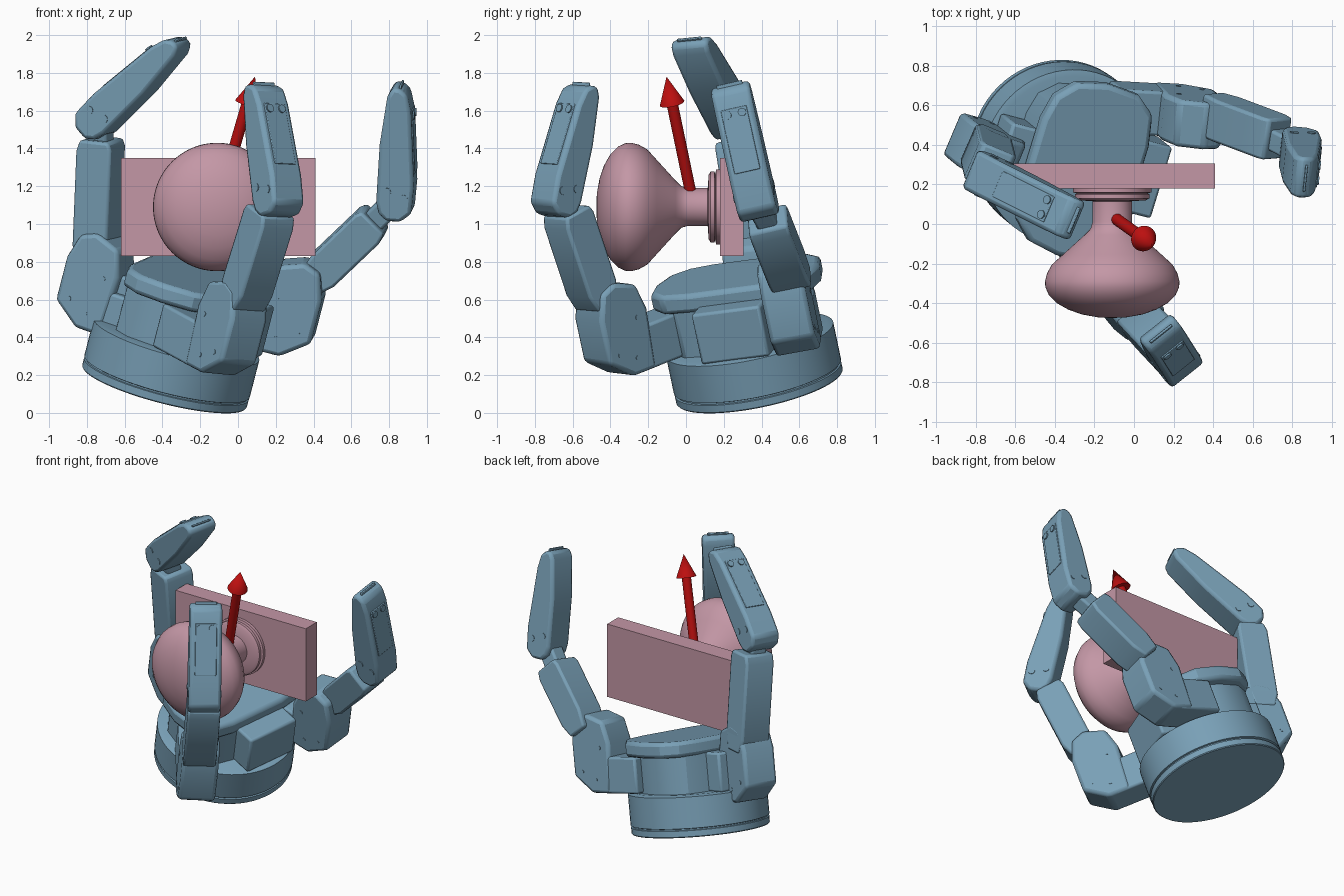
import bpy, bmesh, math
from mathutils import Vector as V

if "Cube" in bpy.data.objects:
    bpy.data.objects.remove(bpy.data.objects["Cube"])


def material(name, rgb):
    m = bpy.data.materials.new(name)
    m.diffuse_color = (*rgb, 1)
    m.use_nodes = True
    m.node_tree.nodes["Principled BSDF"].inputs["Base Color"].default_value = m.diffuse_color
    return m


STEEL = material("steel_blue", (0.19, 0.35, 0.47))
PINK = material("dusty_pink", (0.55, 0.31, 0.38))
RED = material("red", (0.50, 0.005, 0.005))


def finish(name, bm, mat, bevel=0, segs=2):
    bmesh.ops.recalc_face_normals(bm, faces=bm.faces)
    me = bpy.data.meshes.new(name)
    bm.to_mesh(me)
    bm.free()
    ob = bpy.data.objects.new(name, me)
    bpy.context.collection.objects.link(ob)
    me.materials.append(mat)
    if bevel:
        b = ob.modifiers.new("bevel", 'BEVEL')
        b.width, b.segments, b.limit_method = bevel, segs, 'ANGLE'
        b.angle_limit = math.radians(35)
    bpy.ops.object.select_all(action='DESELECT')
    bpy.context.view_layer.objects.active = ob
    ob.select_set(True)
    bpy.ops.object.shade_smooth_by_angle(angle=math.radians(32))
    return ob


def extrude(name, pts, org, X, Y, Z, z0, z1, mat=STEEL, bevel=0.015):
    """Prism: outline in the X/Y plane, swept along Z from z0 to z1."""
    bm = bmesh.new()
    lo, hi = [[bm.verts.new(org + X * x + Y * y + Z * z) for x, y in pts] for z in (z0, z1)]
    bm.faces.new(lo)
    bm.faces.new(hi)
    n = len(pts)
    for i in range(n):
        bm.faces.new((lo[i], lo[(i + 1) % n], hi[(i + 1) % n], hi[i]))
    return finish(name, bm, mat, bevel)


def revolve(name, prof, org, axis, mat, n=64):
    """Turned part: (radius, height) points spun around an axis."""
    rot = V((0, 0, 1)).rotation_difference(axis).to_matrix()
    bm = bmesh.new()
    rings = []
    for r, h in prof:
        k = n if r > 0 else 1
        rings.append([bm.verts.new(org + rot @ V((r * math.cos(i * math.tau / n), r * math.sin(i * math.tau / n), h)))
                      for i in range(k)])
    for a, b in zip(rings, rings[1:]):
        for i in range(n):
            j = (i + 1) % n
            q = [a[i % len(a)], a[j % len(a)], b[j % len(b)], b[i % len(b)]]
            q = list(dict.fromkeys(q))
            if len(q) > 2:
                bm.faces.new(q)
    return finish(name, bm, mat)


def box(a0, a1, b0, b1):
    return [(a0, b0), (a1, b0), (a1, b1), (a0, b1)]


# hand frame: origin under the base, A = hand axis, M = towards the finger pair, P = across
O = V((-0.39, 0.39, 0.138))
A = V((0.245, -0.2, 0.95)).normalized()


def radial(deg):
    d = V((math.cos(math.radians(deg)), math.sin(math.radians(deg)), 0))
    return (d - A * d.dot(A)).normalized()


M = radial(-17)
P = A.cross(M)

# round base with groove
revolve("wrist_base", [(0, 0), (0.445, 0), (0.45, 0.006), (0.45, 0.045), (0.44, 0.048), (0.44, 0.056),
                       (0.452, 0.06), (0.452, 0.265), (0.42, 0.275), (0, 0.275)], O, A, STEEL)

# palm: waist, thin top plate, blocks that carry the finger arms
plate = [(-0.30, -0.20), (-0.27, -0.33), (-0.18, -0.42), (-0.02, -0.455), (0.15, -0.44), (0.25, -0.36), (0.28, -0.20)]
plate = plate + [(m, -p) for m, p in reversed(plate)]
extrude("palm_waist", [(m * 0.97, p * 0.84) for m, p in plate], O, M, P, A, 0.26, 0.54)
extrude("palm_plate", plate, O, M, P, A, 0.52, 0.625, bevel=0.025)
extrude("palm_front_block", box(0.1, 0.42, -0.16, 0.22), O, M, P, A, 0.27, 0.55)
extrude("palm_rear_block", box(-0.42, -0.1, -0.13, 0.13), O, M, P, A, 0.27, 0.53)

KNUCKLE = [(0.01, 0.27), (0.10, 0.235), (0.145, 0.10), (0.145, -0.14), (0.0, -0.25), (-0.15, -0.25),
           (-0.17, 0.08), (-0.13, 0.22)]


def finger(tag, K, deg, arm, P0, P1, J, T):
    K, P0, P1, J, T = map(V, (K, P0, P1, J, T))
    U = radial(deg)
    W0 = A.cross(U)

    def frame(a, b):
        S = (b - a).normalized()
        W = (W0 - S * W0.dot(S)).normalized()
        D = W.cross(S)
        return S, (D if D.dot(U) > 0 else -D), W, (b - a).length

    # knuckle housing and arm into the palm
    extrude(tag + "_knuckle", KNUCKLE, K, U, A, W0, -0.12, 0.12, bevel=0.022)
    extrude(tag + "_arm", box(-arm, -0.05, -0.25, -0.01), K, U, A, W0, -0.115, 0.115)
    for side in (-1, 1):
        for x, y in ((0.07, -0.11), (-0.04, -0.16), (-0.09, 0.05)):
            c = K + U * x + A * y + W0 * side * 0.117
            revolve(tag + "_knuckle_screw", [(0, 0), (0.013, 0), (0.013, 0.006), (0, 0.006)], c, W0 * side, STEEL, 12)
    # lower link and narrow connectors
    S, D, W, L = frame(P0, P1)
    prox = [(-0.04, -0.07), (-0.04, 0.07), (0.06, 0.10), (L - 0.06, 0.10), (L, 0.08), (L, -0.085),
            (L - 0.04, -0.10), (0.08, -0.10)]
    extrude(tag + "_lower_segment", prox, P0, S, D, W, -0.107, 0.107)
    for part, a, b in (("root_link", K, P0), ("middle_link", P1 - S * 0.05, J)):
        s, d, w, l = frame(a, b)
        extrude(tag + "_" + part, box(0, l + 0.04, -0.06, 0.06), a, s, d, w, -0.055, 0.055)
    # finger tip segment
    S, D, W, L = frame(J, T)
    tip = [(-0.10, -0.04), (-0.10, 0.04), (-0.05, 0.095), (0.10, 0.10), (L - 0.12, 0.06), (L - 0.03, 0.035),
           (L, -0.005), (L, -0.045), (L - 0.05, -0.07), (L * 0.5, -0.095), (0.0, -0.095), (-0.06, -0.08)]
    extrude(tag + "_tip_segment", tip, J, S, D, W, -0.105, 0.105, bevel=0.03)
    extrude(tag + "_nail", box(L - 0.07, L + 0.012, -0.012, 0.0), J, S, D, W, -0.07, 0.07, bevel=0.004)
    # raised back panel and screws
    e0, e1 = J + S * 0.16 + D * 0.094, J + S * (L - 0.12) + D * 0.06
    s, d, w, l = frame(e0, e1)
    extrude(tag + "_back_panel", box(0, l, -0.01, 0.006), e0, s, d, w, -0.07, 0.07, bevel=0.004)
    for side in (-1, 1):
        revolve(tag + "_back_screw", [(0, 0), (0.022, 0), (0.022, 0.012), (0, 0.012)],
                e1 + W * side * 0.04 - s * 0.03 + d * 0.002, d, STEEL, 16)
        for x, y in ((0.03, 0.05), (0.06, -0.04)):
            revolve(tag + "_joint_pin", [(0, 0), (0.022, 0), (0.022, 0.006), (0, 0.006)],
                    J + S * x + D * y + W * side * 0.103, W * side, STEEL, 16)


finger("front_finger", (-0.045, -0.39, 0.44), -52, 0.46,
       (0.03, -0.48, 0.60), (0.175, -0.635, 1.07), (0.21, -0.685, 1.14), (0.14, -0.56, 1.74))
finger("right_finger", (0.29, 0.545, 0.555), -6, 0.38,
       (0.41, 0.55, 0.72), (0.73, 0.43, 1.025), (0.835, 0.37, 1.13), (0.872, 0.23, 1.735))
finger("left_finger", (-0.76, 0.38, 0.70), 157, 0.28,
       (-0.75, 0.38, 0.83), (-0.725, 0.28, 1.45), (-0.735, 0.24, 1.555), (-0.31, 0.02, 1.98))

# door panel and knob held between the fingers
extrude("panel", box(-0.62, 0.41, 0.83, 1.35), V((0, 0, 0)), V((1, 0, 0)), V((0, 0, 1)), V((0, 1, 0)),
        0.18, 0.305, PINK, 0)
revolve("round_knob", [(0, -0.475), (0.07, -0.472), (0.15, -0.458), (0.22, -0.434), (0.28, -0.40), (0.32, -0.36),
                       (0.338, -0.32), (0.34, -0.29), (0.33, -0.25), (0.305, -0.205), (0.25, -0.155),
                       (0.14, -0.055), (0.11, -0.025), (0.10, 0.01), (0.10, 0.115), (0.17, 0.12), (0.188, 0.13),
                       (0.188, 0.15), (0.178, 0.155), (0.198, 0.16), (0.198, 0.182), (0, 0.182)],
        V((-0.11, 0, 1.09)), V((0, 1, 0)), PINK)

# approach arrow
start, end = V((-0.085, 0.022, 1.18)), V((0.09, -0.103, 1.78))
length = (end - start).length
revolve("arrow", [(0, 0), (0.03, 0), (0.03, length - 0.15), (0.066, length - 0.15), (0, length)],
        start, (end - start).normalized(), RED, 32)
